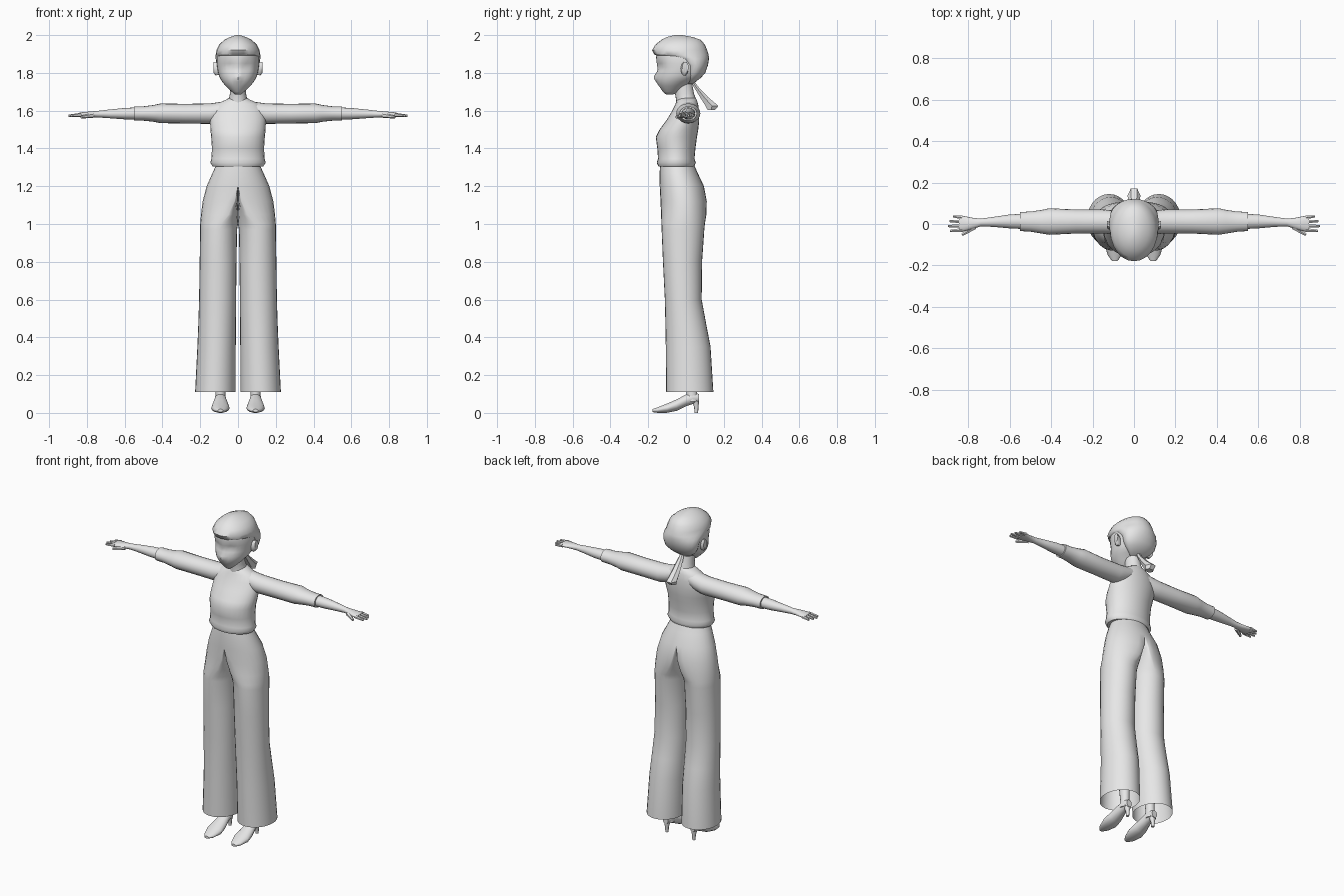
import bpy, bmesh, math
from mathutils import Vector

grey = bpy.data.materials.new("light_grey")
grey.diffuse_color = (0.8, 0.8, 0.8, 1)


def finish(name, bm, mirror=False, angle=50):
    bmesh.ops.recalc_face_normals(bm, faces=bm.faces)
    me = bpy.data.meshes.new(name)
    bm.to_mesh(me)
    bm.free()
    me.materials.append(grey)
    me.shade_smooth()
    me.set_sharp_from_angle(angle=math.radians(angle))
    ob = bpy.data.objects.new(name, me)
    bpy.context.collection.objects.link(ob)
    if mirror:
        mod = ob.modifiers.new("mirror", "MIRROR")
        mod.merge_threshold = 0.0005
    return ob


def loft(rings, axis="z", n=20, caps=(True, True)):
    """Skin rings given as (t, a_min, a_mid, a_max, b_min, b_max) along an axis."""
    bm = bmesh.new()
    rows = []
    for t, a0, ac, a1, b0, b1 in rings:
        row = []
        for i in range(n):
            w = 2 * math.pi * i / n
            c, s = math.cos(w), math.sin(w)
            a = ac + c * ((a1 - ac) if c > 0 else (ac - a0))
            b = (b0 + b1) / 2 + s * (b1 - b0) / 2
            co = {"z": (a, b, t), "x": (t, a, b), "y": (a, t, b)}[axis]
            row.append(bm.verts.new(co))
        rows.append(row)
    for r, q in zip(rows, rows[1:]):
        for i in range(n):
            j = (i + 1) % n
            bm.faces.new((r[i], r[j], q[j], q[i]))
    if caps[0]:
        bm.faces.new(rows[0])
    if caps[1]:
        bm.faces.new(rows[-1])
    return bm


def sym(rings, x=0.0):
    """Expand (t, half_width, b_min, b_max) to full rings centred on x."""
    return [(t, x - h, x, x + h, b0, b1) for t, h, b0, b1 in rings]


def limb(rings):
    """Expand (x, y_min, y_max, z_min, z_max) to full rings."""
    return [(x, y0, (y0 + y1) / 2, y1, z0, z1) for x, y0, y1, z0, z1 in rings]


def rod(name, p, q, r0, r1, n=6):
    """Tapered rod between two points, mirrored."""
    p, q = Vector(p), Vector(q)
    bm = bmesh.new()
    bmesh.ops.create_cone(bm, cap_ends=True, segments=n, radius1=r0, radius2=r1,
                          depth=(q - p).length)
    m = (q - p).to_track_quat("Z", "Y").to_matrix().to_4x4()
    m.translation = (p + q) / 2
    bmesh.ops.transform(bm, matrix=m, verts=bm.verts)
    return finish(name, bm, True)


# Head, with eye sockets and nose pushed into the face
bm = loft(sym([
    (1.685, .015, -.105, -.07), (1.70, .033, -.122, -.03), (1.73, .065, -.143, 0),
    (1.755, .085, -.155, .045), (1.77, .094, -.156, .07), (1.785, .101, -.156, .085),
    (1.81, .107, -.152, .10), (1.83, .11, -.152, .11), (1.85, .112, -.155, .112),
    (1.88, .113, -.158, .115), (1.92, .105, -.155, .10), (1.96, .07, -.12, .07)]), n=32)
for v in bm.verts:
    if v.co.y < -.05:
        x, z = abs(v.co.x), v.co.z
        v.co.y += .013 * math.exp(-((x - .045) / .025) ** 2 - ((z - 1.835) / .02) ** 2)
        v.co.y -= .016 * math.exp(-(x / .014) ** 2 - ((z - 1.775) / .018) ** 2)
finish("head", bm)

# Hair cap, low at the nape and rising to the brow
finish("hair", loft(sym([
    (1.74, .04, 0, .035), (1.775, .085, -.005, .08), (1.80, .104, -.01, .102),
    (1.84, .114, -.02, .116), (1.875, .118, -.075, .122), (1.895, .118, -.166, .12),
    (1.92, .114, -.18, .112), (1.95, .10, -.162, .10), (1.975, .072, -.13, .078),
    (1.99, .042, -.10, .035), (2.0, .012, -.06, -.02)]), n=24))

# Ponytail, a flat-sided flaring tuft
finish("ponytail", loft(sym([
    (1.75, .012, .025, .05), (1.725, .018, .04, .068), (1.67, .026, .072, .122),
    (1.625, .031, .098, .177), (1.603, .026, .112, .155)]), n=6), angle=30)

# Ears
finish("ear", loft(limb([
    (.095, -.025, .005, 1.79, 1.85), (.118, -.028, .012, 1.785, 1.858),
    (.131, -.02, .014, 1.80, 1.86)]), "x", 10), True)

# Neck
finish("neck", loft(sym([
    (1.61, .065, -.055, .062), (1.655, .05, -.052, .056), (1.69, .043, -.058, .042),
    (1.76, .043, -.065, .03)])))

# Blouse
finish("blouse", loft(sym([
    (1.305, .134, -.146, .044), (1.325, .147, -.155, .052), (1.345, .141, -.148, .045),
    (1.40, .138, -.152, .05), (1.46, .142, -.16, .058), (1.50, .146, -.14, .065),
    (1.55, .148, -.103, .07), (1.60, .14, -.073, .069), (1.635, .115, -.056, .064),
    (1.655, .07, -.048, .058), (1.668, .045, -.04, .05)]), n=28))

# Sleeves, with a fuller upper part and a narrow cuff
finish("sleeve", loft(limb([
    (.04, -.04, .06, 1.57, 1.652), (.10, -.046, .066, 1.54, 1.645),
    (.15, -.046, .07, 1.53, 1.638), (.28, -.046, .07, 1.532, 1.636),
    (.41, -.052, .076, 1.534, 1.638), (.445, -.046, .068, 1.541, 1.63),
    (.50, -.037, .06, 1.547, 1.623), (.55, -.034, .058, 1.547, 1.623)]), "x"), True, 40)

# Forearm and palm
finish("forearm", loft(limb([
    (.52, -.025, .05, 1.552, 1.618), (.60, -.021, .046, 1.554, 1.614),
    (.68, -.014, .034, 1.56, 1.606), (.74, -.011, .026, 1.564, 1.599),
    (.78, -.024, .03, 1.565, 1.596), (.82, -.035, .038, 1.566, 1.592),
    (.845, -.037, .041, 1.567, 1.588)]), "x", 16), True)

# Fingers and thumb
for i, (y, tip) in enumerate([(.032, .874), (.012, .89), (-.009, .898), (-.029, .888)]):
    rod(f"finger_{i + 1}", (.83, y, 1.578), (tip, y * 1.15, 1.573), .0105, .006)
rod("thumb", (.77, -.014, 1.575), (.83, -.052, 1.566), .014, .007)

# Wide trousers: one half, joined at the hips and parting into a flared leg
half = [(1.32, 0, 0, .112, -.136, .04), (1.27, 0, 0, .135, -.14, .062),
        (1.2, 0, 0, .166, -.139, .095), (1.12, 0, .018, .187, -.135, .11),
        (1.05, 0, .05, .196, -.132, .108), (1.0, 0, .09, .2, -.13, .1),
        (.97, .005, .1, .2, -.129, .097), (.8, .008, .105, .203, -.122, .085),
        (.6, .01, .108, .206, -.112, .083), (.47, .011, .111, .21, -.109, .107),
        (.35, .012, .113, .215, -.107, .13), (.11, .013, .12, .227, -.105, .145)]
bm = loft(half, n=28, caps=(True, False))
bmesh.ops.delete(bm, geom=[f for f in bm.faces if all(v.co.x < 1e-4 for v in f.verts)],
                 context="FACES")
finish("trousers", bm, True, 60)

# Ankles and heeled shoes
FOOT = .093
finish("ankle", loft(sym([
    (.06, .03, 0, .066), (.12, .025, .002, .058), (.4, .04, -.03, .06)], FOOT), n=14), True)
finish("shoe", loft(sym([
    (-.178, .014, .004, .02), (-.15, .034, 0, .03), (-.10, .049, 0, .05),
    (-.05, .043, .01, .072), (0, .032, .034, .098), (.04, .029, .048, .11),
    (.07, .018, .055, .10)], FOOT), "y", 14), True)
finish("shoe_heel", loft(sym([
    (0, .009, .045, .064), (.03, .011, .043, .066), (.07, .022, .03, .07)], FOOT), n=8), True)
